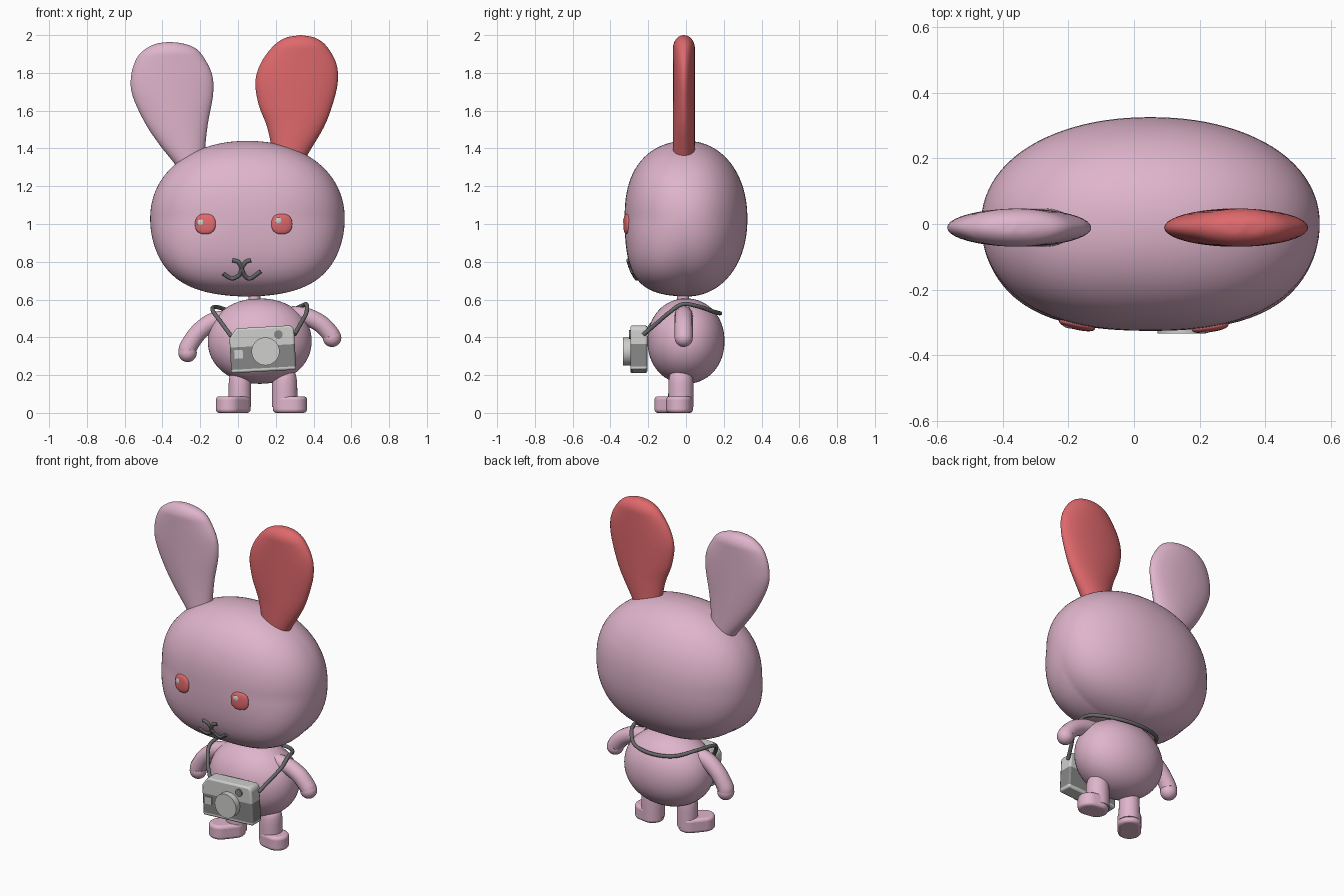
import bpy
import bmesh
import math
from mathutils import Matrix, Vector
from mathutils.bvhtree import BVHTree

cube = bpy.data.objects.get("Cube")
if cube:
    bpy.data.objects.remove(cube, do_unlink=True)


def material(name, r, g, b):
    mat = bpy.data.materials.new(name)
    mat.use_nodes = True
    mat.diffuse_color = (r, g, b, 1)
    mat.node_tree.nodes["Principled BSDF"].inputs["Base Color"].default_value = (r, g, b, 1)
    return mat


PINK = material("soft pink", .74, .46, .60)
RED = material("coral red", .74, .14, .15)
SILVER = material("light grey", .62, .62, .61)
GREY = material("mid grey", .24, .24, .24)
DARK = material("dark grey", .14, .14, .145)


def finish(bm, name, *mats, angle=60):
    """Turn a bmesh into a smooth shaded object with sharp corners kept."""
    bmesh.ops.recalc_face_normals(bm, faces=bm.faces)
    mesh = bpy.data.meshes.new(name)
    bm.to_mesh(mesh)
    bm.free()
    obj = bpy.data.objects.new(name, mesh)
    bpy.context.collection.objects.link(obj)
    for mat in mats:
        mesh.materials.append(mat)
    bpy.ops.object.select_all(action='DESELECT')
    obj.select_set(True)
    bpy.context.view_layer.objects.active = obj
    bpy.ops.object.shade_smooth_by_angle(angle=math.radians(angle))
    return obj


def bevel(obj, width, segments):
    mod = obj.modifiers.new("soft edges", 'BEVEL')
    mod.width, mod.segments = width, segments
    mod.limit_method = 'ANGLE'


def blob(name, mat, center, radii, power=lambda d: 2, turn=None, detail=32):
    """Superellipsoid whose squareness may vary with direction."""
    bm = bmesh.new()
    bmesh.ops.create_uvsphere(bm, u_segments=detail * 2, v_segments=detail, radius=1)
    for v in bm.verts:
        d = v.co.normalized()
        n = power(d)
        size = sum(abs(c) ** n for c in d) ** (-1 / n)
        v.co = Vector([c * size * r for c, r in zip(d, radii)])
    bm.transform(Matrix.Translation(center) @ (turn or Matrix()))
    return finish(bm, name, mat)


def spline(rows, steps=8):
    """Catmull-Rom interpolation through rows of any length."""
    rows = [Vector(r) for r in rows]
    pts = [rows[0] * 2 - rows[1]] + rows + [rows[-1] * 2 - rows[-2]]
    out = []
    for a, b, c, d in zip(pts, pts[1:], pts[2:], pts[3:]):
        for i in range(steps):
            t = i / steps
            out.append(b + (c - a) * (t / 2) + (a * 2 - b * 5 + c * 4 - d) * (t * t / 2)
                       + (b * 3 - a - c * 3 + d) * (t ** 3 / 2))
    return out + [rows[-1]]


def loft(name, mat, rings, sides=40):
    """Skin horizontal ellipses given as (x, y, z, rx, ry)."""
    bm = bmesh.new()
    loops = []
    for x, y, z, rx, ry in rings:
        angles = [math.tau * i / sides for i in range(sides)]
        loops.append([bm.verts.new((x + rx * math.cos(a), y + ry * math.sin(a), z)) for a in angles])
    for low, high in zip(loops, loops[1:]):
        for i in range(sides):
            j = (i + 1) % sides
            bm.faces.new((low[i], low[j], high[j], high[i]))
    bm.faces.new(loops[0])
    bm.faces.new(loops[-1])
    return finish(bm, name, mat)


def tube(name, mat, points, radius):
    """Round tube along a path."""
    curve = bpy.data.curves.new(name, 'CURVE')
    curve.dimensions = '3D'
    curve.bevel_depth, curve.bevel_resolution = radius, 5
    curve.use_fill_caps = True
    path = curve.splines.new('POLY')
    path.points.add(len(points) - 1)
    for p, co in zip(path.points, points):
        p.co = (*co, 1)
    curve.materials.append(mat)
    obj = bpy.data.objects.new(name, curve)
    bpy.context.collection.objects.link(obj)


def prism(bm, outline, axis, depth):
    """Extrude a flat outline of points along an axis."""
    face = bm.faces.new([bm.verts.new(p) for p in outline])
    geom = bmesh.ops.extrude_face_region(bm, geom=[face])["geom"]
    verts = [g for g in geom if isinstance(g, bmesh.types.BMVert)]
    bmesh.ops.translate(bm, verts=verts, vec=Vector(axis) * depth)


# Head: flatter and fuller at the lower front, rounder at the back
def head_power(d):
    front, low = max(0, -d.y), max(0, -d.z)
    return 2.12 + .25 * front + .3 * low * abs(d.x) + 1.2 * front * low


head = blob("head", PINK, (.05, 0, 1.028), (.515, .325, .412), head_power, detail=48)
surface = BVHTree.FromPolygons([v.co for v in head.data.vertices],
                               [p.vertices for p in head.data.polygons])


def on_face(x, z):
    hit, normal, *_ = surface.ray_cast(Vector((x, -1, z)), Vector((0, 1, 0)))
    return hit, normal


# Ears: outline rows of height, left edge, right edge
right_rows = [(1.2, -.27, -.16), (1.31, -.33, -.175), (1.42, -.416, -.172), (1.54, -.495, -.158),
              (1.685, -.56, -.132), (1.79, -.565, -.137), (1.88, -.535, -.18),
              (1.93, -.485, -.225), (1.955, -.43, -.29), (1.964, -.365, -.36)]
left_rows = [(1.25, .19, .31), (1.36, .185, .365), (1.51, .155, .453), (1.63, .11, .5),
             (1.75, .092, .528), (1.85, .12, .52), (1.94, .185, .47), (1.985, .25, .41),
             (2, .33, .335)]
for name, mat, rows in (("right_ear", PINK, right_rows), ("left_ear", RED, left_rows)):
    top = rows[-1][0]
    rings = []
    for z, a, b in spline(rows):
        k = min(1, max(0, (top - z) / .07))
        thick = .058 * math.sqrt(1 - (1 - k) ** 2)
        rings.append(((a + b) / 2, -.011, z, abs(b - a) / 2, max(thick, .002)))
    loft(name, mat, rings)

# Eyes with highlights, lying on the face
for side, x, glint_x, glint_z in (("right", -.173, -.195, 1.008), ("left", .232, .214, 1.016)):
    spot, normal = on_face(x, 1)
    turn = normal.to_track_quat('Y', 'Z').to_matrix().to_4x4()
    blob(side + "_eye", RED, spot, (.056, .015, .054), lambda d: 2.4, turn, 14)
    spot, normal = on_face(glint_x, glint_z)
    blob(side + "_eye_highlight", SILVER, spot + normal * .01, (.019, .007, .018),
         lambda d: 2.4, turn, 10)

# Mouth and nose lines
strokes = {"mouth": [(-.078, .738), (-.035, .712), (.005, .728), (.02, .755),
                     (.035, .728), (.065, .712), (.12, .75)],
           "nose": [(-.03, .808), (0, .8), (.02, .775), (.042, .8), (.068, .808)],
           "nose_stem": [(.02, .775), (.02, .755)]}
for name, pts in strokes.items():
    tube(name, DARK, [on_face(x, z)[0] for x, z in spline(pts)], .011)

# Body and neck
blob("body", PINK, (.115, 0, .38), (.275, .204, .226), lambda d: 2.08)
loft("neck", PINK, [(.087, -.015, z, .032, .032) for z in (.56, .68)], 24)

# Arms with rounded hands
arms = {"right": [(-.04, .5), (-.135, .482), (-.21, .425), (-.262, .35), (-.267, .318)],
        "left": [(.28, .52), (.365, .508), (.44, .47), (.488, .42), (.498, .398)]}
for side, pts in arms.items():
    path = [Vector((x, -.012, z)) for x, z in spline(pts)]
    tube(side + "_arm", PINK, path, .048)
    blob(side + "_hand", PINK, path[-1], (.049, .048, .049), detail=16)

# Legs and turned-out feet
legs = (("right", (.01, -.03), .06, (0, -.04), (-.05, -.1)),
        ("left", (.247, -.027), .067, (.252, -.03), (.298, -.038)))
for side, (x, y), r, heel, toe in legs:
    rings = [(x, y, .03, r, r), (x, y, .1, r, r), (x, y, .17, r * .97, r * .97),
             (x, y, .21, r * .82, r * .82), (x, y, .235, r * .4, r * .4)]
    loft(side + "_leg", PINK, spline(rings, 4), 32)
    heading = math.atan2(toe[1] - heel[1], toe[0] - heel[0])
    outline = []
    for (cx, cy), start in ((toe, -math.pi / 2), (heel, math.pi / 2)):
        for i in range(17):
            a = heading + start + math.pi * i / 16
            outline.append((cx + .067 * math.cos(a), cy + .067 * math.sin(a), 0))
    bm = bmesh.new()
    prism(bm, outline, (0, 0, 1), .088)
    foot = finish(bm, side + "_foot", PINK)
    bevel(foot, .018, 4)

# Camera: chamfered case with a darker grip band, slightly tilted
tilt = Matrix.Translation((.13, 0, .337)) @ Matrix.Rotation(-.055, 4, 'Y')
bm = bmesh.new()
case = [(-.172, -.118), (.172, -.118), (.172, .1), (.155, .118), (-.132, .118), (-.172, .068)]
prism(bm, [(x, -.295, z) for x, z in case], (0, 1, 0), .09)
for z in (-.1, .018):
    bmesh.ops.bisect_plane(bm, geom=bm.verts[:] + bm.edges[:] + bm.faces[:],
                           plane_co=(0, 0, z), plane_no=(0, 0, 1))
for f in bm.faces:
    f.material_index = int(-.1 < f.calc_center_median().z < .018)
bm.transform(tilt)
bevel(finish(bm, "camera_case", SILVER, GREY, angle=30), .01, 2)


def camera_disc(name, mat, x, z, radius, front, sides=40):
    bm = bmesh.new()
    ring = [math.tau * (i + .5) / sides for i in range(sides)]
    prism(bm, [(x + radius * math.cos(a), front, z + radius * math.sin(a)) for a in ring],
          (0, 1, 0), -.28 - front)
    bm.transform(tilt)
    finish(bm, name, mat, angle=30)


camera_disc("camera_lens", SILVER, .015, -.012, .074, -.333)
camera_disc("camera_viewfinder", GREY, .088, .073, .023, -.302, 24)
camera_disc("camera_flash", SILVER, -.128, -.02, .032, -.3, 4)

# Strap around the back of the neck
strap = [(-.035, -.225, .405), (-.09, -.17, .48), (-.135, -.08, .545), (-.11, .06, .56),
         (-.02, .15, .535), (.115, .18, .527), (.25, .15, .535), (.335, .06, .565),
         (.362, -.02, .575), (.362, -.09, .53), (.33, -.16, .47), (.3, -.225, .415)]
tube("camera_strap", DARK, spline(strap), .011)
